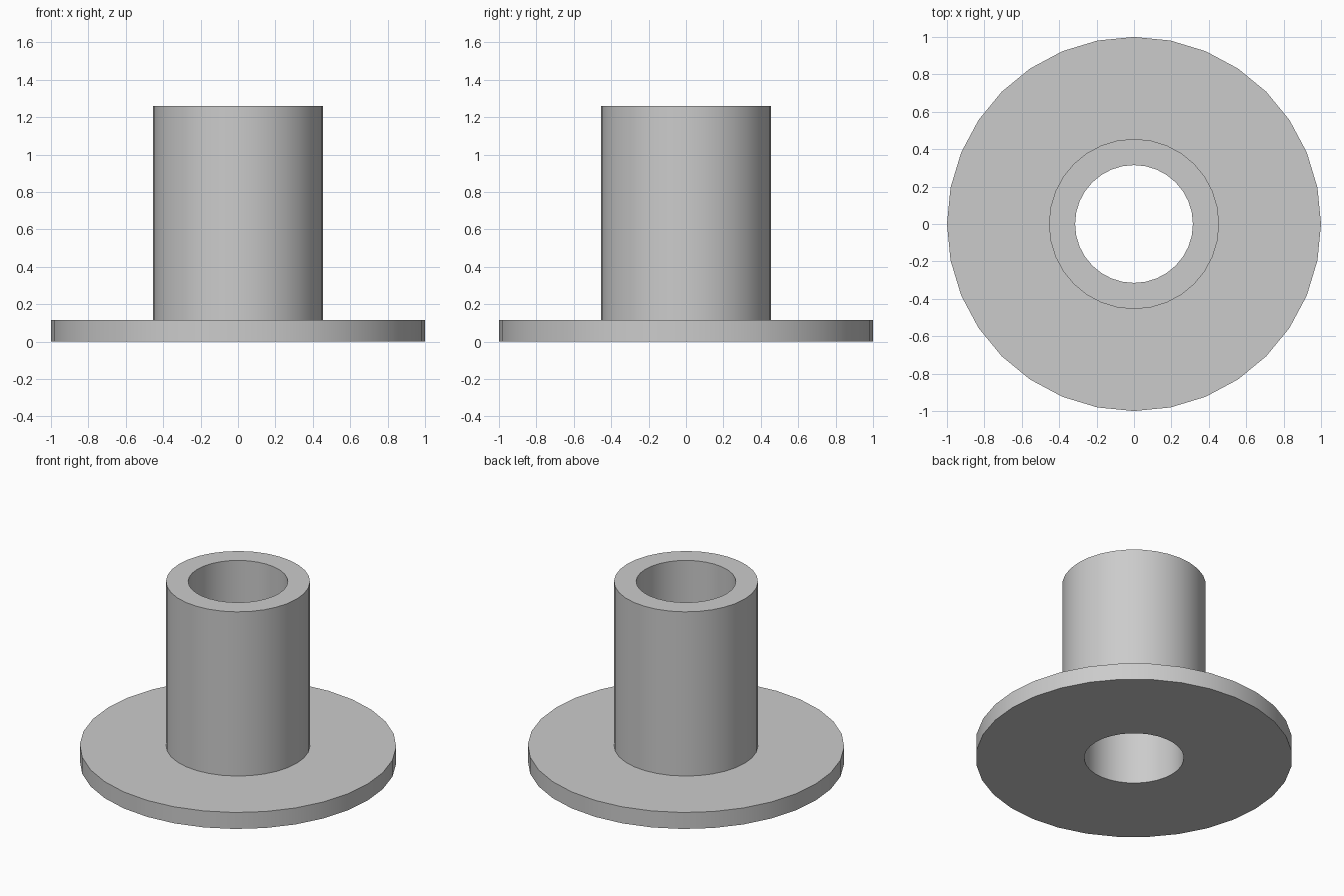
import bpy
import bmesh
from math import radians, tau
from mathutils import Matrix

cube = bpy.data.objects.get("Cube")
if cube:
    bpy.data.objects.remove(cube, do_unlink=True)

SIDES = 32
FLANGE_R, TUBE_R, BORE_R = 1.0, 0.455, 0.315
FLANGE_TOP, TUBE_TOP = 0.115, 1.26

# Single grey finish
grey = bpy.data.materials.new("light grey")
grey.use_nodes = True
colour = (0.6, 0.6, 0.6, 1)
grey.diffuse_color = colour
grey.node_tree.nodes["Principled BSDF"].inputs["Base Color"].default_value = colour


def lathe(name, profile, material):
    """Revolve a closed (radius, height) profile around z."""
    bm = bmesh.new()
    rings = []
    for i in range(SIDES):
        turn = Matrix.Rotation(tau * i / SIDES, 3, "Z")
        rings.append([bm.verts.new(turn @ Matrix.Identity(3) @ bm_point)
                      for bm_point in profile])
    count = len(profile)
    for i in range(SIDES):
        a, b = rings[i], rings[(i + 1) % SIDES]
        for j in range(count):
            k = (j + 1) % count
            bm.faces.new((a[j], b[j], b[k], a[k]))
    bmesh.ops.recalc_face_normals(bm, faces=bm.faces)
    mesh = bpy.data.meshes.new(name)
    bm.to_mesh(mesh)
    bm.free()
    mesh.materials.append(material)
    obj = bpy.data.objects.new(name, mesh)
    bpy.context.collection.objects.link(obj)
    # Smooth round walls, sharp rims
    bpy.ops.object.select_all(action="DESELECT")
    obj.select_set(True)
    bpy.context.view_layer.objects.active = obj
    bpy.ops.object.shade_smooth_by_angle(angle=radians(30))
    return obj


# Flanged sleeve: wide base disc, upright tube and a bore right through
from mathutils import Vector
section = [Vector((r, 0, z)) for r, z in (
    (BORE_R, 0), (FLANGE_R, 0), (FLANGE_R, FLANGE_TOP),
    (TUBE_R, FLANGE_TOP), (TUBE_R, TUBE_TOP), (BORE_R, TUBE_TOP))]
lathe("flanged_sleeve", section, grey)
